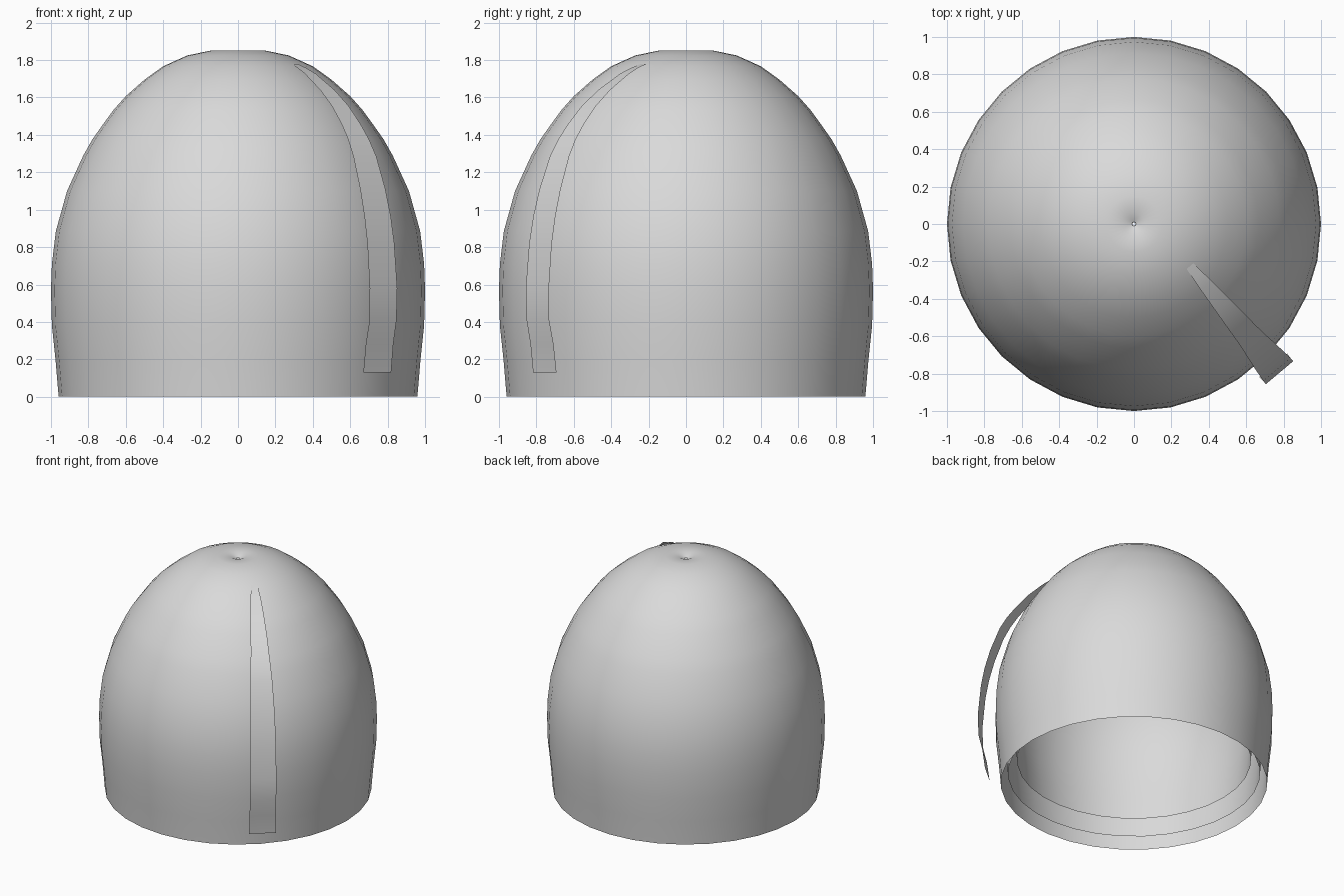
import bpy, math
from mathutils import Vector

cube = bpy.data.objects.get("Cube")
if cube:
    bpy.data.objects.remove(cube, do_unlink=True)

gray = bpy.data.materials.new("plain_gray")
gray.use_nodes = True
color = (0.7, 0.7, 0.7, 1)
gray.diffuse_color = color
gray.node_tree.nodes["Principled BSDF"].inputs["Base Color"].default_value = color


def make(name, verts, faces, angle):
    mesh = bpy.data.meshes.new(name)
    mesh.from_pydata(verts, [], faces)
    mesh.materials.append(gray)
    obj = bpy.data.objects.new(name, mesh)
    bpy.context.collection.objects.link(obj)
    bpy.ops.object.select_all(action="DESELECT")
    obj.select_set(True)
    bpy.context.view_layer.objects.active = obj
    bpy.ops.object.shade_smooth_by_angle(angle=math.radians(angle))


def lathe(name, profile, sides=32):
    # Open shell: a wide mouth below and a pinhole at the crown
    verts = [(r * math.cos(math.tau * i / sides), r * math.sin(math.tau * i / sides), z)
             for r, z in profile for i in range(sides)]
    faces = []
    for k in range(len(profile) - 1):
        for i in range(sides):
            j = (i + 1) % sides
            faces.append((k * sides + i, k * sides + j, (k + 1) * sides + j, (k + 1) * sides + i))
    make(name, verts, faces, 60)


# Three nested domes, each with a small dimple at the crown
dome = [(0.959, 0), (0.975, 0.19), (0.995, 0.38), (1, 0.57), (0.995, 0.71), (0.974, 0.885),
        (0.914, 1.1), (0.827, 1.29), (0.779, 1.375), (0.724, 1.453), (0.666, 1.533),
        (0.6, 1.607), (0.5, 1.695), (0.4, 1.767), (0.27, 1.825), (0.15, 1.85),
        (0.06, 1.848), (0.01, 1.825)]
height = 1.85
for name, scale, rim, top in (("outer_dome", 1, 0, height),
                              ("middle_dome", 0.946, 0.08, 1.82),
                              ("inner_dome", 0.877, 0.19, 1.78)):
    lathe(name, [(r * scale, rim + z * (top - rim) / height) for r, z in dome])

# Tapered strip bowing away from the dome: distance out, height, half width
path = [(0.365, 1.78, 0.024), (0.43, 1.758, 0.03), (0.50, 1.727, 0.038), (0.642, 1.64, 0.05),
        (0.75, 1.554, 0.059), (0.84, 1.457, 0.066), (0.902, 1.376, 0.073), (0.953, 1.287, 0.08),
        (1.02, 1.11, 0.088), (1.06, 0.965, 0.092), (1.087, 0.82, 0.094), (1.109, 0.58, 0.096),
        (1.105, 0.41, 0.094), (1.076, 0.28, 0.096), (1.057, 0.13, 0.097)]
heading = math.radians(-50)
out = Vector((math.cos(heading), math.sin(heading), 0))
side = Vector((-out.y, out.x, 0))
verts = [out * s + side * (0.085 + w * d) + Vector((0, 0, z))
         for s, z, w in path for d in (-1, 1)]
faces = [(2 * i, 2 * i + 2, 2 * i + 3, 2 * i + 1) for i in range(len(path) - 1)]
make("curved_strip", verts, faces, 60)
